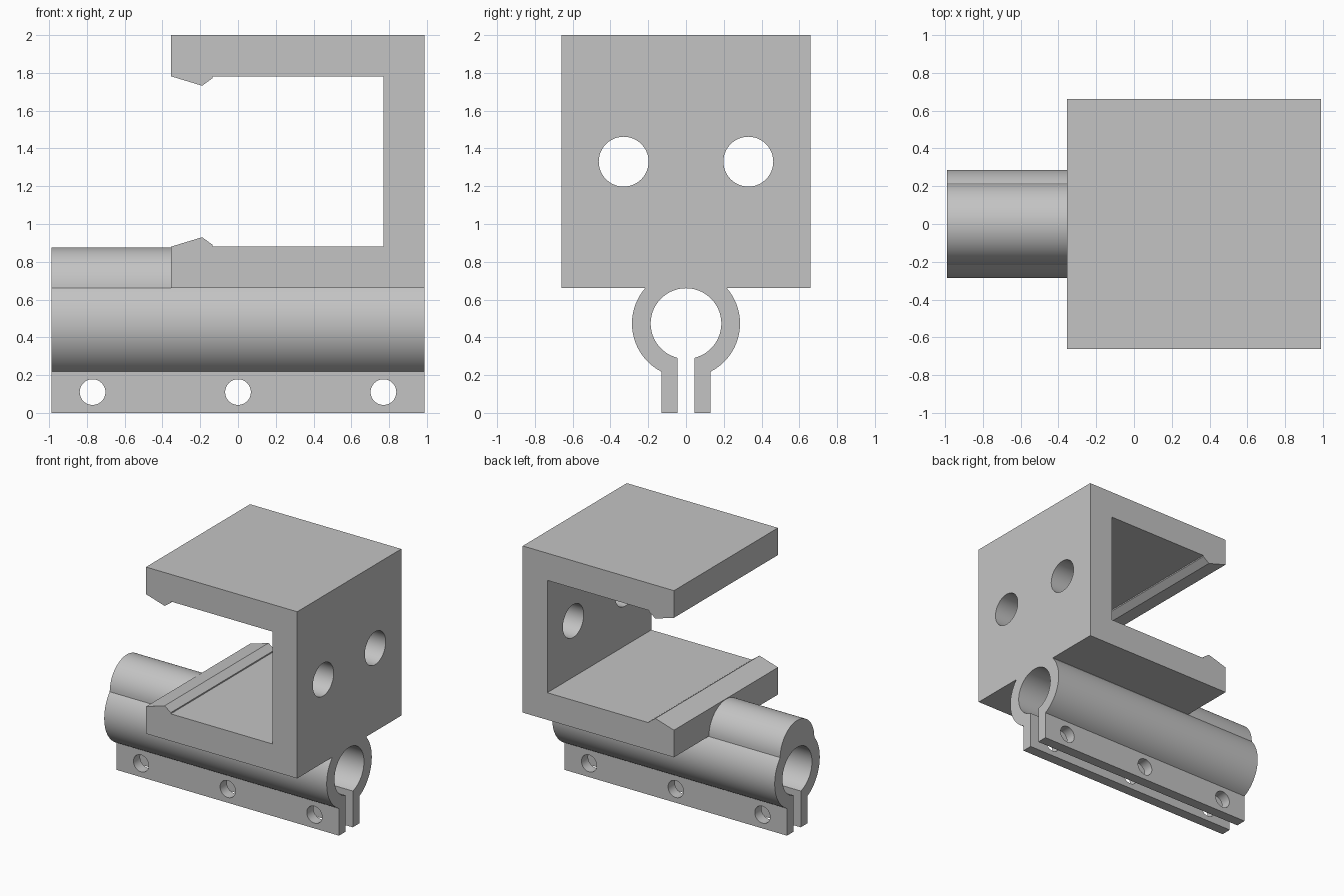
import bpy
import bmesh
from math import acos, asin, cos, pi, sin
from mathutils import Matrix, Vector

cube = bpy.data.objects.get("Cube")
if cube:
    bpy.data.objects.remove(cube, do_unlink=True)

grey = bpy.data.materials.new("plain grey")
grey.use_nodes = True
grey.diffuse_color = (0.55, 0.55, 0.55, 1)
grey.node_tree.nodes["Principled BSDF"].inputs["Base Color"].default_value = grey.diffuse_color


def make_object(name, bm):
    bmesh.ops.recalc_face_normals(bm, faces=bm.faces)
    mesh = bpy.data.meshes.new(name)
    bm.to_mesh(mesh)
    bm.free()
    mesh.materials.append(grey)
    obj = bpy.data.objects.new(name, mesh)
    bpy.context.collection.objects.link(obj)
    return obj


def extrude(name, points, direction):
    bm = bmesh.new()
    face = bm.faces.new([bm.verts.new(p) for p in points])
    result = bmesh.ops.extrude_face_region(bm, geom=[face])
    moved = [v for v in result["geom"] if isinstance(v, bmesh.types.BMVert)]
    bmesh.ops.translate(bm, vec=direction, verts=moved)
    return make_object(name, bm)


def arc(centre_z, radius, start, end, steps):
    angles = [start + (end - start) * i / steps for i in range(steps + 1)]
    return [(radius * cos(a), centre_z + radius * sin(a)) for a in angles]


def combine(target, tool, operation):
    mod = target.modifiers.new(tool.name, "BOOLEAN")
    mod.operation = operation
    mod.solver = "EXACT"
    mod.object = tool
    bpy.context.view_layer.objects.active = target
    bpy.ops.object.modifier_apply(modifier=mod.name)
    bpy.data.objects.remove(tool, do_unlink=True)


def drill(target, centre, radius, axis):
    bm = bmesh.new()
    turn = Vector((0, 0, 1)).rotation_difference(Vector(axis)).to_matrix().to_4x4()
    bmesh.ops.create_cone(bm, cap_ends=True, segments=48, radius1=radius, radius2=radius,
                          depth=0.6, matrix=Matrix.Translation(centre) @ turn)
    cutter = make_object("hole_cutter", bm)
    cutter.hide_render = True
    combine(target, cutter, "DIFFERENCE")


# C-shaped bracket with a snap ridge on each jaw
left, right, inner = -0.355, 0.988, 0.77
base, floor, top = 0.662, 0.88, 2.0
ceiling = top + base - floor
ridge = [(-0.135, 0), (-0.135, 0.01), (-0.19, 0.05), (left, 0)]
lower = [(x, floor + h) for x, h in ridge]
upper = [(x, ceiling - h) for x, h in reversed(ridge)]
outline = [(left, base), (right, base), (right, top), (left, top)]
outline += upper + [(inner, ceiling), (inner, floor)] + lower
bracket = extrude("clip_bracket", [(x, -0.66, z) for x, z in outline], (0, 1.32, 0))

# Split tube with a rounded back and two clamping flanges
axis_z, outer, bore = 0.473, 0.286, 0.187
gap, flange = 0.045, 0.13
shoulder = asin((0.66 - axis_z) / outer)
lobe = outer * cos(shoulder)
low = -acos(flange / outer)
mouth = -acos(gap / bore)
section = [(gap, 0), (flange, 0)]
section += arc(axis_z, outer, low, shoulder, 32)
section += arc(0.66, lobe, 0, pi, 32)[1:-1]
section += arc(axis_z, outer, pi - shoulder, pi - low, 32)
section += [(-flange, 0), (-gap, 0)]
section += arc(axis_z, bore, pi - mouth, mouth, 64)
tube = extrude("split_tube", [(-right, y, z) for y, z in section], (2 * right, 0, 0))
combine(bracket, tube, "UNION")

# Mounting holes in the back plate and bolt holes in the flanges
for y in (-0.33, 0.33):
    drill(bracket, (0.9, y, 1.33), 0.132, (1, 0, 0))
for x in (-0.77, 0, 0.77):
    drill(bracket, (x, 0, 0.11), 0.068, (0, 1, 0))

bpy.ops.object.select_all(action="DESELECT")
bracket.select_set(True)
bpy.context.view_layer.objects.active = bracket
bpy.ops.object.shade_smooth_by_angle(angle=0.35)
